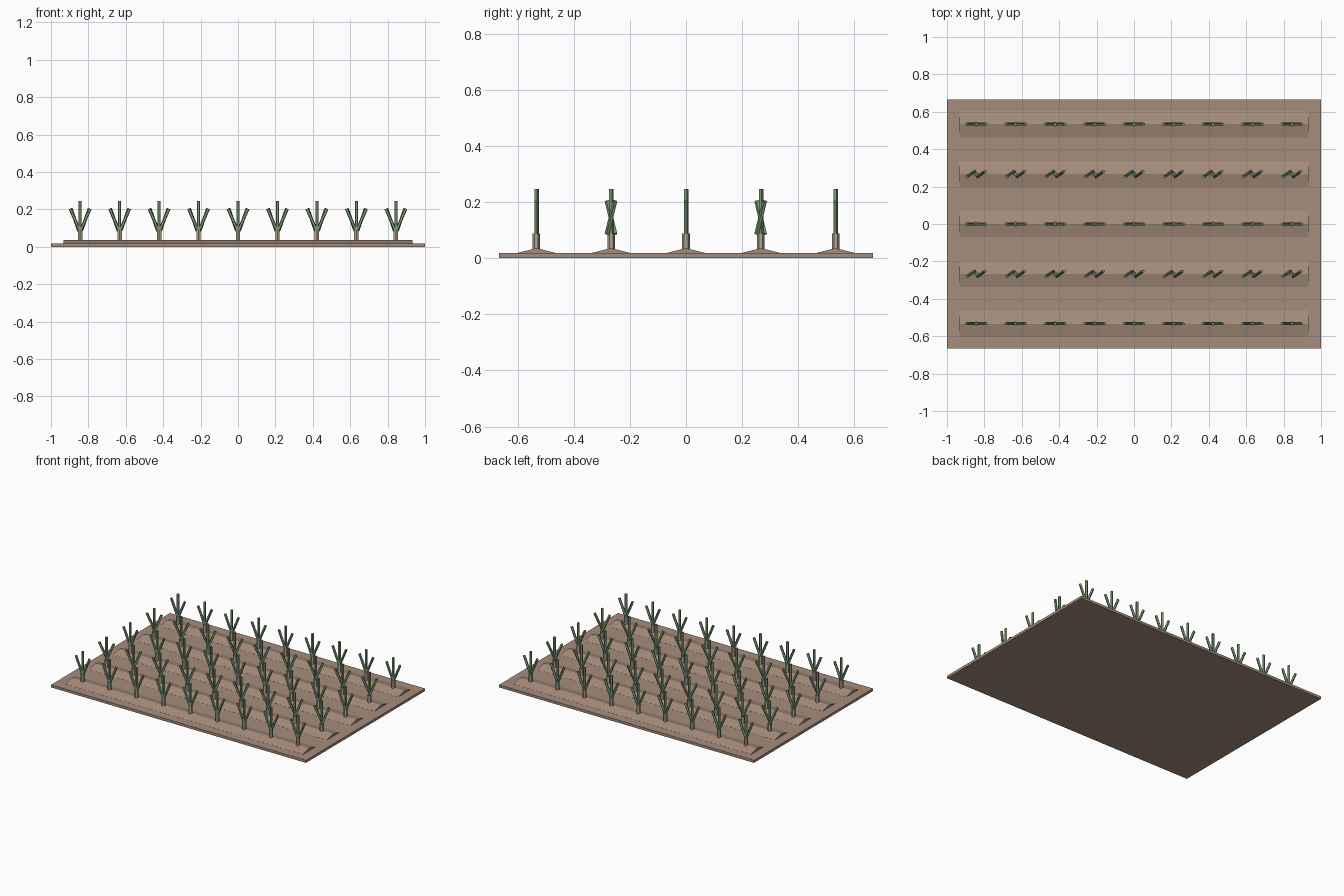
import bpy, bmesh
from math import radians
from mathutils import Matrix, Euler

if "Cube" in bpy.data.objects:
    bpy.data.objects.remove(bpy.data.objects["Cube"])


def material(name, rgb):
    m = bpy.data.materials.new(name)
    m.diffuse_color = (*rgb, 1)
    m.use_nodes = True
    m.node_tree.nodes["Principled BSDF"].inputs["Base Color"].default_value = m.diffuse_color
    return m


SOIL = material("soil", (0.38, 0.27, 0.20))
STEM = material("stem", (0.42, 0.38, 0.28))
LEAF = material("leaf", (0.20, 0.31, 0.17))


def finish(bm, name, mats):
    mesh = bpy.data.meshes.new(name)
    bmesh.ops.recalc_face_normals(bm, faces=bm.faces)
    bm.to_mesh(mesh)
    bm.free()
    for m in mats:
        mesh.materials.append(m)
    return mesh


def place(name, mesh, loc=(0, 0, 0)):
    ob = bpy.data.objects.new(name, mesh)
    ob.location = loc
    bpy.context.collection.objects.link(ob)
    return ob


def rod(bm, loc, radius, length, sides, slot, tilt=0, turn=0):
    mat = Matrix.Translation(loc) @ Euler((0, tilt, turn)).to_matrix().to_4x4()
    old = set(bm.faces)
    bmesh.ops.create_cone(bm, cap_ends=True, segments=sides, radius1=radius,
                          radius2=radius, depth=length, matrix=mat)
    for f in set(bm.faces) - old:
        f.material_index = slot


def plant_mesh(name, turn):
    bm = bmesh.new()
    rod(bm, (0, 0, 0.057), 0.0135, 0.064, 6, 0)
    rod(bm, (0, 0, 0.165), 0.009, 0.162, 5, 1)
    # side leaves twist about their own middles
    for s in (-1, 1):
        rod(bm, (s * 0.028, 0, 0.145), 0.009, 0.128, 5, 1, s * radians(23), turn)
    return finish(bm, name, [STEM, LEAF])


def ridge_mesh():
    bm = bmesh.new()
    profile = [(-0.07, 0.015), (-0.07, 0.0185), (0, 0.036), (0.07, 0.0185), (0.07, 0.015)]
    face = bm.faces.new([bm.verts.new((-0.933, y, z)) for y, z in profile])
    ext = bmesh.ops.extrude_face_region(bm, geom=[face], use_keep_orig=True)
    verts = [g for g in ext["geom"] if isinstance(g, bmesh.types.BMVert)]
    bmesh.ops.translate(bm, verts=verts, vec=(1.866, 0, 0))
    return finish(bm, "soil_ridge", [SOIL])


# Flat soil bed
bm = bmesh.new()
bmesh.ops.create_cube(bm, size=1, matrix=Matrix.Translation((0, 0, 0.009))
                      @ Matrix.Diagonal((2, 1.333, 0.018, 1)))
place("soil_bed", finish(bm, "soil_bed", [SOIL]))

# Ridges with a row of plants on each; every other row is twisted
ridge = ridge_mesh()
plants = [plant_mesh("plant_straight", 0), plant_mesh("plant_twisted", radians(35))]
for row in range(5):
    y = (row - 2) * 0.2667
    place(f"soil_ridge_{row + 1}", ridge, (0, y, 0))
    for col in range(9):
        place(f"plant_{row + 1}_{col + 1}", plants[row % 2], ((col - 4) * 0.211, y, 0))
